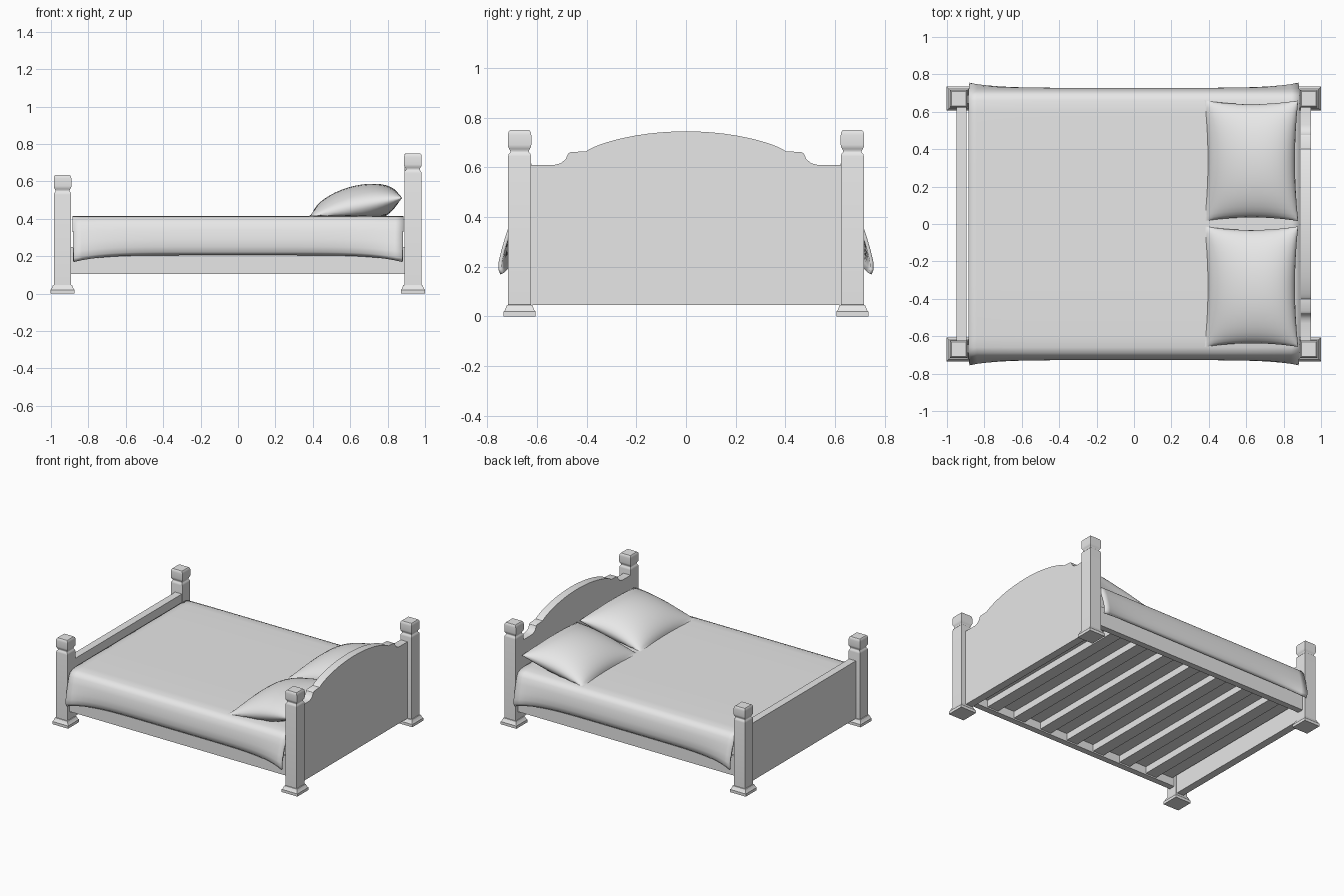
import bpy, bmesh, math
from math import sin, cos, pi

old = bpy.data.objects.get("Cube")
if old:
    bpy.data.objects.remove(old, do_unlink=True)

grey = bpy.data.materials.new("plain_grey")
grey.use_nodes = True
grey.diffuse_color = (0.8, 0.8, 0.8, 1)
grey.node_tree.nodes["Principled BSDF"].inputs["Base Color"].default_value = (0.8, 0.8, 0.8, 1)


def finish(name, bm, angle=30):
    bmesh.ops.recalc_face_normals(bm, faces=bm.faces)
    mesh = bpy.data.meshes.new(name)
    bm.to_mesh(mesh)
    bm.free()
    mesh.materials.append(grey)
    ob = bpy.data.objects.new(name, mesh)
    bpy.context.collection.objects.link(ob)
    bpy.ops.object.select_all(action="DESELECT")
    ob.select_set(True)
    bpy.context.view_layer.objects.active = ob
    bpy.ops.object.shade_smooth_by_angle(angle=math.radians(angle))
    return ob


def box(name, x0, x1, y0, y1, z0, z1):
    bm = bmesh.new()
    bmesh.ops.create_cube(bm, size=1)
    for v in bm.verts:
        v.co = ((x0 + x1) / 2 + v.co.x * (x1 - x0),
                (y0 + y1) / 2 + v.co.y * (y1 - y0),
                (z0 + z1) / 2 + v.co.z * (z1 - z0))
    return finish(name, bm)


def post(name, x, y, height):
    """Square post lofted through (half width, z) rings."""
    foot = [(.064, 0), (.064, .02), (.060, .024), (.051, .046), (.046, .047)]
    head = [(.046, .105), (.044, .096), (.038, .09), (.037, .085), (.041, .076),
            (.046, .068), (.047, .06), (.047, .02), (.045, .008), (.039, 0)]
    bm = bmesh.new()
    rings = [[bm.verts.new((x + sx * r, y + sy * r, z))
              for sx, sy in ((-1, -1), (1, -1), (1, 1), (-1, 1))]
             for r, z in foot + [(r, height - d) for r, d in head]]
    for a, b in zip(rings, rings[1:]):
        for i in range(4):
            bm.faces.new((a[i], a[i - 1], b[i - 1], b[i]))
    bm.faces.new(rings[0])
    bm.faces.new(rings[-1])
    finish(name, bm, 40)


for side, y in (("right", -.67), ("left", .67)):
    post("head_post_" + side, .935, y, .75)
    post("foot_post_" + side, -.938, y, .635)

# Headboard: half outline mirrored across the middle, then extruded
half = [(.63, .045), (.63, .61), (.53, .61), (.505, .616), (.485, .632), (.475, .655), (.465, .661), (.40, .665)]
half += [(.4 * cos(a), .665 + .08 * sin(a) ** 1.6) for a in (pi / 2 * i / 12 for i in range(1, 12))]
outline = half + [(0, .745)] + [(-y, z) for y, z in reversed(half)]
bm = bmesh.new()
face = bm.faces.new([bm.verts.new((.89, y, z)) for y, z in outline])
ext = bmesh.ops.extrude_face_region(bm, geom=[face])
for v in ext["geom"]:
    if isinstance(v, bmesh.types.BMVert):
        v.co.x = .947
finish("headboard", bm)

box("footboard", -.95, -.895, -.63, .63, .045, .47)

# Rails, slats and mattress
for side, s in (("right", -1), ("left", 1)):
    a, b = sorted((s * .645, s * .69))
    box("side_rail_" + side, -.9, .9, a, b, .105, .25)
for i in range(7):
    x = -.69 + .23 * i
    box(f"slat_{i + 1}", x - .045, x + .045, -.66, .66, .115, .165)
box("mattress", -.875, .875, -.675, .675, .165, .40)

# Blanket: a cross section swept along x, flaring at both ends
drape = [(.0, .415), (.3, .415), (.6, .415), (.66, .412), (.69, .402), (.708, .38),
         (.72, .34), (.728, .29), (.728, .25), (.72, .222), (.705, .205)]
section = [(-y, z) for y, z in reversed(drape[1:])] + drape
bm = bmesh.new()
rows = []
for i in range(41):
    t = -1 + i / 20
    flare = abs(t) ** 6
    row = []
    for y, z in section:
        k = max(0, (.415 - z) / .21)
        out = flare * .042 * k ** 2 * (1 if y > 0 else -1)
        row.append(bm.verts.new((t * (.886 - .008 * k), y + out, z - flare * .036 * k)))
    rows.append(row)
for a, b in zip(rows, rows[1:]):
    for j in range(len(section) - 1):
        bm.faces.new((a[j], b[j], b[j + 1], a[j + 1]))
blanket = finish("blanket", bm, 60)
thick = blanket.modifiers.new("thickness", "SOLIDIFY")
thick.thickness = .014
thick.offset = -1


# Pillows: two inflated sheets sharing a pinched outline, tilted up to the headboard
def pillow(name, yc):
    n = 20
    bm = bmesh.new()
    grids = {}
    for s in (1, -1):
        for i in range(n + 1):
            for j in range(n + 1):
                u, v = sin(pi / 2 * (2 * i / n - 1)), sin(pi / 2 * (2 * j / n - 1))
                edge = i in (0, n) or j in (0, n)
                if edge and s < 0:
                    grids[s, i, j] = grids[1, i, j]
                    continue
                puff = 0 if edge else ((1 - u * u) * (1 - v * v)) ** .5
                x = .628 + .25 * u * (1 - .07 * (1 - v * v))
                y = yc + .322 * v * (1 - .06 * (1 - u * u))
                z = .462 + .05 * u + .02 * abs(u * v) ** 3 * (u < 0) + s * .115 * puff
                z -= .025 * (u * v) ** 2 * (u < 0)
                grids[s, i, j] = bm.verts.new((x, y, max(z, .416)))
    for s in (1, -1):
        for i in range(n):
            for j in range(n):
                bm.faces.new([grids[s, i + a, j + b] for a, b in ((0, 0), (1, 0), (1, 1), (0, 1))])
    finish(name, bm, 60)


pillow("pillow_right", -.335)
pillow("pillow_left", .338)
